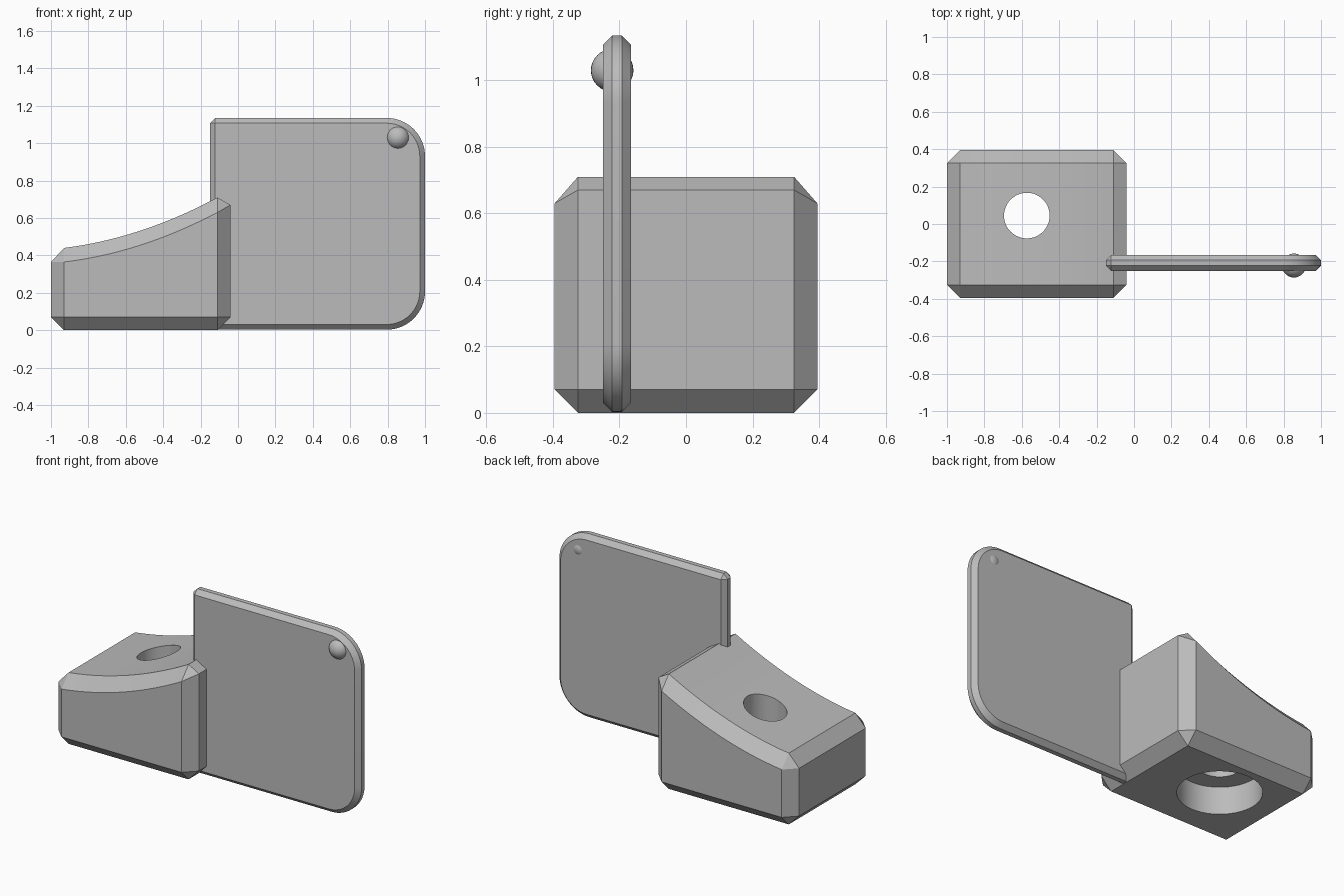
import bpy
import bmesh
from math import sin, cos, pi, radians

old = bpy.data.objects.get("Cube")
if old:
    bpy.data.objects.remove(old, do_unlink=True)

grey = bpy.data.materials.new("plain grey")
grey.use_nodes = True
colour = (0.5, 0.5, 0.5, 1)
grey.diffuse_color = colour
grey.node_tree.nodes["Principled BSDF"].inputs["Base Color"].default_value = colour


def loft(name, rings):
    """Join matching rings of points with faces, cap both ends, weld doubled points."""
    bm = bmesh.new()
    loops = [[bm.verts.new(p) for p in ring] for ring in rings]
    n = len(loops[0])
    for a, b in zip(loops, loops[1:]):
        for i in range(n):
            j = (i + 1) % n
            bm.faces.new((a[i], a[j], b[j], b[i]))
    bm.faces.new(loops[0][::-1])
    bm.faces.new(loops[-1])
    bmesh.ops.remove_doubles(bm, verts=bm.verts, dist=0.0005)
    bmesh.ops.recalc_face_normals(bm, faces=bm.faces)
    mesh = bpy.data.meshes.new(name)
    bm.to_mesh(mesh)
    bm.free()
    mesh.materials.append(grey)
    obj = bpy.data.objects.new(name, mesh)
    bpy.context.collection.objects.link(obj)
    return obj


def smooth(obj):
    bpy.ops.object.select_all(action='DESELECT')
    obj.select_set(True)
    bpy.context.view_layer.objects.active = obj
    bpy.ops.object.shade_smooth_by_angle(angle=radians(28))


def at_y(profile, y):
    return [(x, y, z) for x, z in profile]


# Chamfered block with a hollow-curved sloping top
L, R, C = -1.0, -0.04, 0.07
HALF = 0.395


def top_curve(z_low, z_high, sag=0.042, steps=14):
    """Points from the high right end down to the low left end."""
    x0, x1 = L + C, R - C
    ts = [1 - i / steps for i in range(steps + 1)]
    return [(x0 + (x1 - x0) * t, z_low + (z_high - z_low) * t - 4 * sag * t * (1 - t))
            for t in ts]


outer = [(L + C, 0), (R - C, 0), (R, C), (R, 0.67)]
outer += top_curve(0.44, 0.71) + [(L, 0.365), (L, C)]
side_top = top_curve(0.365, 0.63)
low_right, low_left = (R - C, C), (L + C, C)
inner = [low_left, low_right, low_right, side_top[0]]
inner += side_top + [side_top[-1], low_left]
block = loft("block", [at_y(inner, -HALF), at_y(outer, C - HALF),
                       at_y(outer, HALF - C), at_y(inner, HALF)])

# Stepped hole: narrow bore above, wide recess below
BORE, RECESS, DEPTH = 0.122, 0.235, 0.17
cutter = loft("hole_cutter", [
    [(-0.573 + r * cos(2 * pi * i / 48), 0.045 + r * sin(2 * pi * i / 48), z)
     for i in range(48)]
    for r, z in ((RECESS, -0.1), (RECESS, DEPTH), (BORE, DEPTH), (BORE, 1))])
cutter.hide_render = True
cut = block.modifiers.new("hole", 'BOOLEAN')
cut.object = cutter
cut.operation = 'DIFFERENCE'
cut.solver = 'EXACT'
bpy.context.view_layer.objects.active = block
bpy.ops.object.modifier_apply(modifier=cut.name)
bpy.data.objects.remove(cutter, do_unlink=True)
smooth(block)

# Thin upright plate, rounded on its far corners and bevelled all round
PL, PR, PB, PT = -0.15, 1.0, 0.003, 1.135
RAD, BEV = 0.205, 0.028


def plate_outline(inset):
    pts = []
    for zc, start in ((PB + RAD, -pi / 2), (PT - RAD, 0)):
        for i in range(17):
            a = start + i / 16 * pi / 2
            pts.append((PR - RAD + (RAD - inset) * cos(a), zc + (RAD - inset) * sin(a)))
    k = BEV
    pts += [(PL + k, PT - inset), (PL + inset, PT - k),
            (PL + inset, PB + k), (PL + k, PB + inset)]
    return pts


Y0, Y1 = -0.25, -0.165
plate = loft("plate", [at_y(plate_outline(BEV), Y0), at_y(plate_outline(0), Y0 + BEV),
                       at_y(plate_outline(0), Y1 - BEV), at_y(plate_outline(BEV), Y1)])
smooth(plate)

# Round knob set into the plate's upper corner
bpy.ops.mesh.primitive_uv_sphere_add(segments=32, ring_count=16, radius=0.064,
                                     location=(0.855, -0.222, 1.03))
knob = bpy.context.object
knob.name = "knob"
knob.data.materials.append(grey)
smooth(knob)
